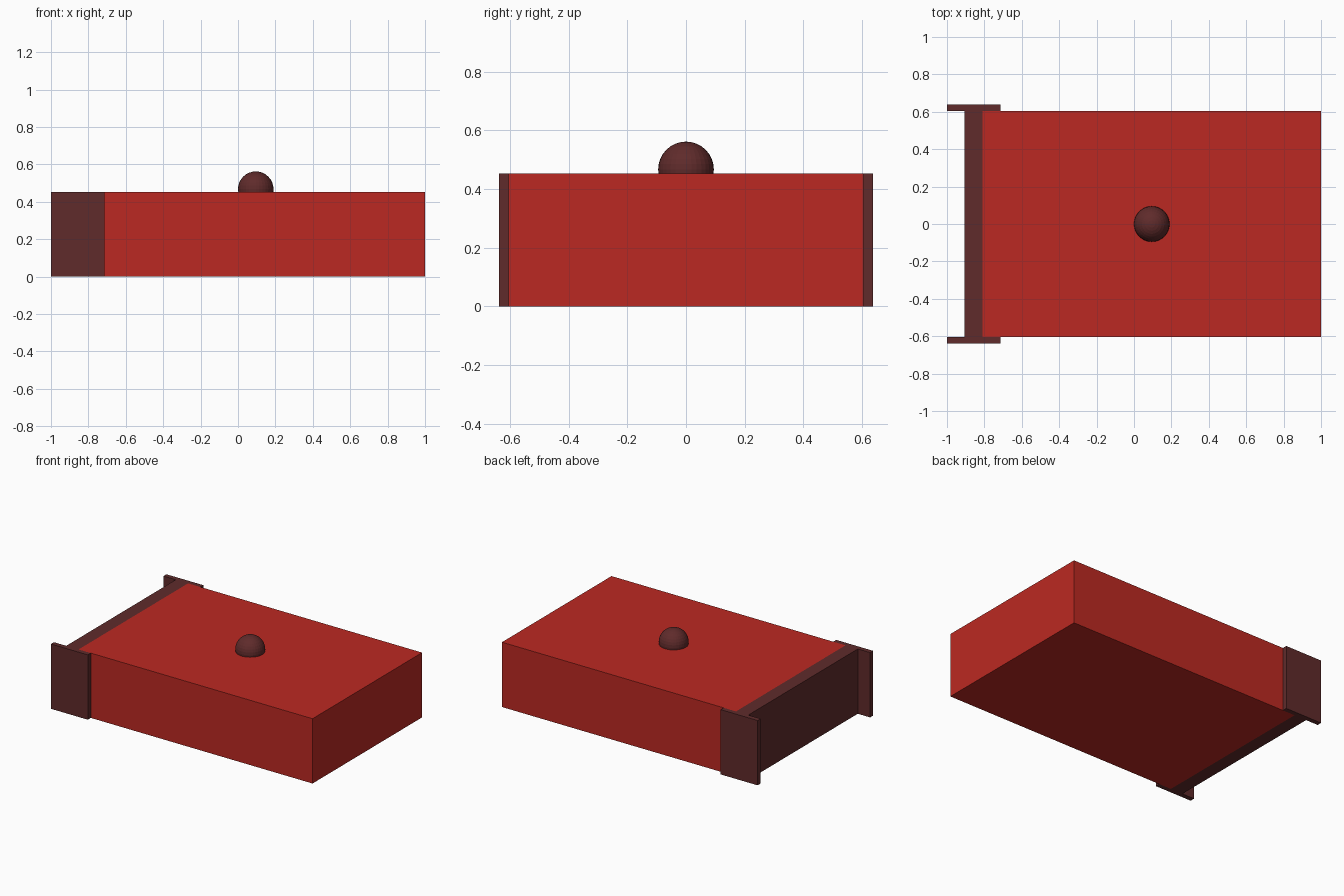
import bpy

if "Cube" in bpy.data.objects:
    bpy.data.objects.remove(bpy.data.objects["Cube"])


def material(name, color):
    m = bpy.data.materials.new(name)
    m.diffuse_color = color
    m.use_nodes = True
    m.node_tree.nodes["Principled BSDF"].inputs["Base Color"].default_value = m.diffuse_color
    return m


red = material("red", (0.50, 0.022, 0.016, 1))
maroon = material("maroon", (0.115, 0.024, 0.024, 1))


def box(name, x, y, z, mat):
    """Box from (min, max) extents on each axis."""
    spans = (x, y, z)
    bpy.ops.mesh.primitive_cube_add(size=1, location=[(a + b) / 2 for a, b in spans])
    o = bpy.context.object
    o.name = name
    o.scale = [b - a for a, b in spans]
    bpy.ops.object.transform_apply(location=False, rotation=False, scale=True)
    o.data.materials.append(mat)
    return o


H = 0.453

# Main body and the plate closing its left end
box("body", (-0.81, 1.0), (-0.605, 0.605), (0, H), red)
box("end_plate", (-0.905, -0.81), (-0.605, 0.605), (0, H), maroon)

# Side flanges at the left end, front and back
for name, y in (("front_flange", (-0.638, -0.605)), ("back_flange", (0.605, 0.638))):
    box(name, (-1.0, -0.715), y, (0, H), maroon)

# Round knob sunk into the top
bpy.ops.mesh.primitive_uv_sphere_add(segments=32, ring_count=16, radius=0.095,
                                     location=(0.095, 0, 0.467))
knob = bpy.context.object
knob.name = "knob"
knob.data.materials.append(maroon)
